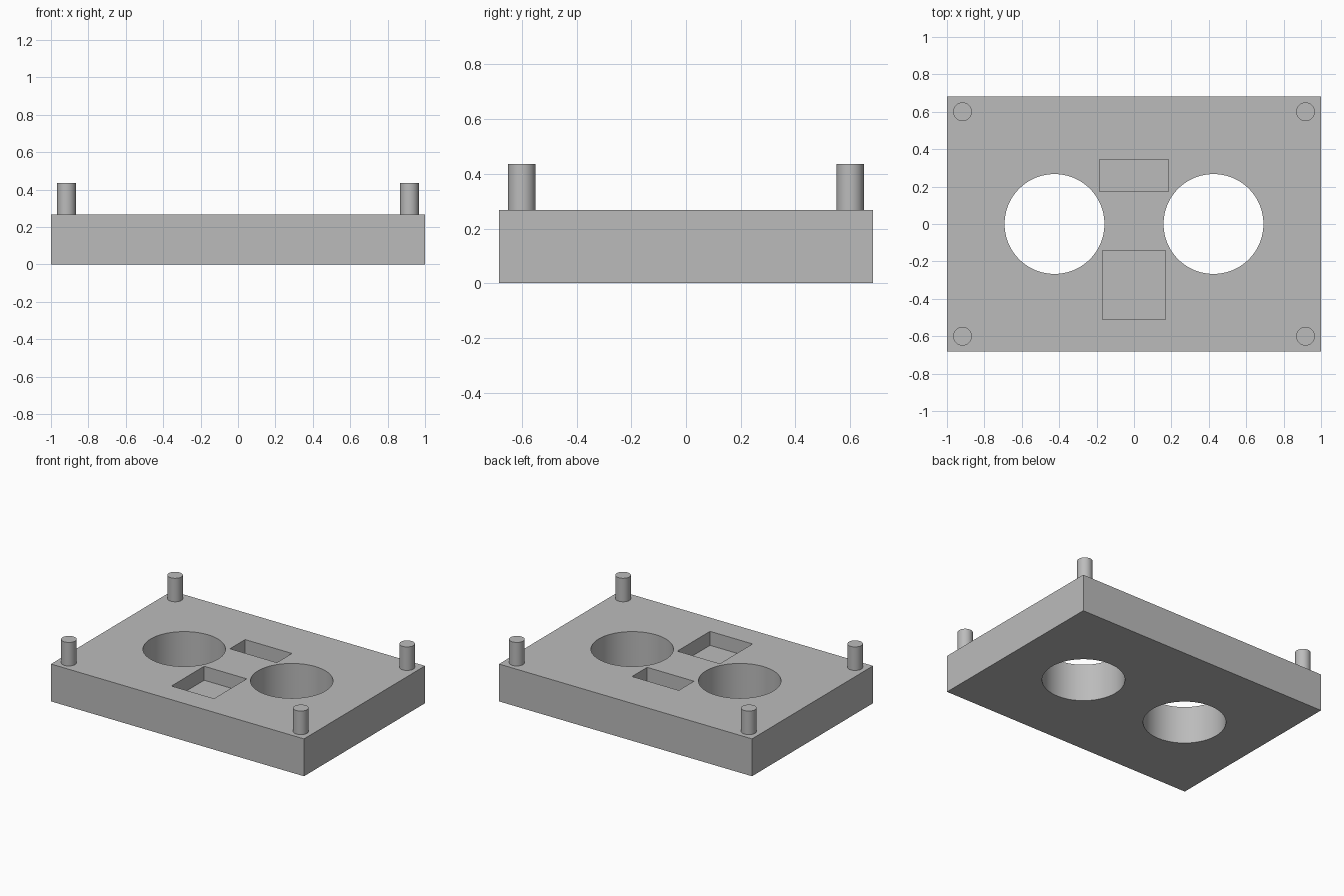
import bpy
from math import radians

old = bpy.data.objects.get("Cube")
if old:
    bpy.data.objects.remove(old, do_unlink=True)

PLATE_TOP = 0.267
PIN_TOP = 0.435
POCKET_DEPTH = 0.1

# Single grey plastic
grey = bpy.data.materials.new("plain_grey")
grey.use_nodes = True
colour = (0.5, 0.5, 0.5, 1)
grey.diffuse_color = colour
grey.node_tree.nodes["Principled BSDF"].inputs["Base Color"].default_value = colour


def box(name, x, y, z):
    """Box spanning the given (low, high) ranges."""
    spans = (x, y, z)
    bpy.ops.mesh.primitive_cube_add(size=1, location=[(a + b) / 2 for a, b in spans])
    ob = bpy.context.object
    ob.name = name
    ob.scale = [b - a for a, b in spans]
    bpy.ops.object.transform_apply(location=False, rotation=False, scale=True)
    ob.data.materials.append(grey)
    return ob


def cylinder(name, x, y, radius, low, high, sides):
    bpy.ops.mesh.primitive_cylinder_add(
        vertices=sides, radius=radius, depth=high - low, location=(x, y, (low + high) / 2))
    ob = bpy.context.object
    ob.name = name
    ob.data.materials.append(grey)
    return ob


def smooth(ob):
    bpy.ops.object.select_all(action="DESELECT")
    ob.select_set(True)
    bpy.context.view_layer.objects.active = ob
    bpy.ops.object.shade_smooth_by_angle(angle=radians(30))


# Base plate
plate = box("base_plate", (-1, 1), (-0.683, 0.683), (0, PLATE_TOP))

# Two through holes and two blind pockets
floor = PLATE_TOP - POCKET_DEPTH
cutters = [cylinder("hole_cutter", side * 0.425, 0, 0.267, -0.1, 0.4, 96) for side in (-1, 1)]
cutters.append(box("front_pocket_cutter", (-0.168, 0.168), (-0.511, -0.142), (floor, 0.4)))
cutters.append(box("back_pocket_cutter", (-0.185, 0.185), (0.174, 0.345), (floor, 0.4)))

for cutter in cutters:
    cutter.hide_render = True
    bpy.context.view_layer.objects.active = plate
    cut = plate.modifiers.new(cutter.name, "BOOLEAN")
    cut.operation = "DIFFERENCE"
    cut.solver = "EXACT"
    cut.object = cutter
    bpy.ops.object.modifier_apply(modifier=cut.name)
    bpy.data.objects.remove(cutter, do_unlink=True)
smooth(plate)

# Corner pins
for x_name, x in (("right", -0.917), ("left", 0.917)):
    for y_name, y in (("front", -0.6), ("back", 0.6)):
        pin = cylinder(f"{y_name}_{x_name}_pin", x, y, 0.05, PLATE_TOP, PIN_TOP, 48)
        smooth(pin)
